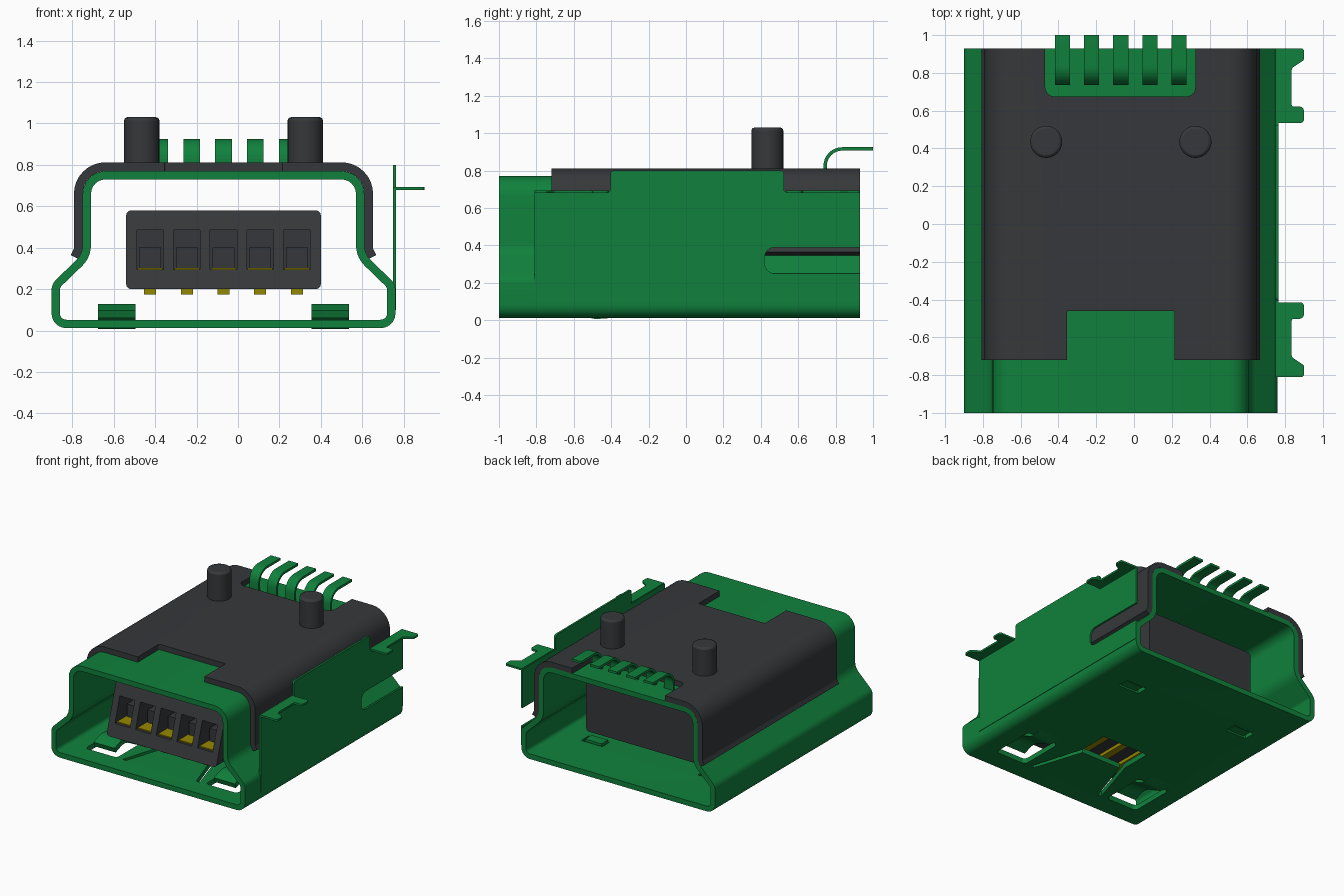
import bpy, bmesh, math
from mathutils import Vector as V

if "Cube" in bpy.data.objects:
    bpy.data.objects.remove(bpy.data.objects["Cube"])

CX = -0.07  # centre line of the socket


def material(name, rgb):
    m = bpy.data.materials.new(name)
    m.diffuse_color = (*rgb, 1)
    m.use_nodes = True
    m.node_tree.nodes["Principled BSDF"].inputs["Base Color"].default_value = m.diffuse_color
    return m


GREEN = material("green_metal", (0.005, 0.22, 0.045))
DARK = material("dark_plastic", (0.036, 0.039, 0.043))
YELLOW = material("yellow_contact", (0.30, 0.25, 0.0))


def rounded(pts, closed=True, n=6):
    """Round each (a, b, radius) corner of a 2D outline."""
    out = []
    for i, (a, b, r) in enumerate(pts):
        p = V((a, b))
        if r == 0 or (not closed and i in (0, len(pts) - 1)):
            out.append(p)
            continue
        u = (V(pts[i - 1][:2]) - p).normalized()
        w = (V(pts[(i + 1) % len(pts)][:2]) - p).normalized()
        half = u.angle(w) / 2
        d = r / math.tan(half)
        c = p + (u + w).normalized() * (r / math.sin(half))
        s, e = p + u * d - c, p + w * d - c
        sweep = s.angle_signed(e)
        for k in range(n + 1):
            t = -sweep * k / n
            out.append(c + V((s.x * math.cos(t) - s.y * math.sin(t),
                              s.x * math.sin(t) + s.y * math.cos(t))))
    return out


def place(p, h, axis):
    return {'x': (h, p.x, p.y), 'y': (p.x, h, p.y), 'z': (p.x, p.y, h)}[axis]


def finish(name, bm, mat):
    bmesh.ops.recalc_face_normals(bm, faces=bm.faces[:])
    me = bpy.data.meshes.new(name)
    bm.to_mesh(me)
    bm.free()
    ob = bpy.data.objects.new(name, me)
    bpy.context.collection.objects.link(ob)
    me.materials.append(mat)
    return ob


def prism(name, pts, axis, lo, hi, mat):
    """Extrude a filled outline."""
    bm = bmesh.new()
    a = [bm.verts.new(place(p, lo, axis)) for p in pts]
    b = [bm.verts.new(place(p, hi, axis)) for p in pts]
    bm.faces.new(a)
    bm.faces.new(b)
    for i in range(len(a)):
        j = (i + 1) % len(a)
        bm.faces.new((a[i], a[j], b[j], b[i]))
    return finish(name, bm, mat)


def sheet(name, path, t, axis, lo, hi, mat, closed=False):
    """Bent sheet metal: a path thickened by t to its left, then extruded."""
    n, rows = len(path), []
    bm = bmesh.new()
    for i, p in enumerate(path):
        d0 = p - path[i - 1] if closed or i else path[1] - p
        d1 = path[(i + 1) % n] - p if closed or i < n - 1 else d0
        n0, n1 = (V((-d.y, d.x)).normalized() for d in (d0, d1))
        m = (n0 + n1).normalized()
        q = p + m * (t / max(m.dot(n0), 0.3))
        rows.append([bm.verts.new(place(*c, axis)) for c in
                     ((p, lo), (q, lo), (q, hi), (p, hi))])
    for i in range(n if closed else n - 1):
        r, s = rows[i], rows[(i + 1) % n]
        for k in range(4):
            bm.faces.new((r[k], r[k - 1], s[k - 1], s[k]))
    if not closed:
        bm.faces.new(rows[0])
        bm.faces.new(rows[-1])
    return finish(name, bm, mat)


def rect(x0, x1, y0, y1, r=0.0):
    return rounded([(x0, y0, r), (x1, y0, r), (x1, y1, r), (x0, y1, r)])


def box(name, x0, x1, y0, y1, z0, z1, mat):
    return prism(name, rect(x0, x1, y0, y1), 'z', z0, z1, mat)


def cut(ob, cutters):
    for c in cutters:
        m = ob.modifiers.new("cut", 'BOOLEAN')
        m.operation, m.object, m.solver = 'DIFFERENCE', c, 'EXACT'
        bpy.context.view_layer.objects.active = ob
        bpy.ops.object.modifier_apply(modifier=m.name)
        bpy.data.objects.remove(c)


# Metal shell: closed outline, counter-clockwise, thickness inwards
half = [(0.83, 0.012, 0.07), (0.83, 0.225, 0.07), (0.68, 0.37, 0.1), (0.68, 0.77, 0.11)]
outline = [(CX + x, z, r) for x, z, r in half] + [(CX - x, z, r) for x, z, r in half[::-1]]
shell = sheet("shell", rounded(outline), 0.04, 'y', -1, 0.93, GREEN, closed=True)

# Floor openings: spring windows, slits, centre window, small rear slots
holes = [prism("hole", rect(CX - 0.2, CX + 0.2, -0.45, -0.18), 'z', -0.1, 0.1, GREEN)]
for s in (-1, 1):
    holes.append(prism("hole", rect(*sorted((CX + s * 0.38, CX + s * 0.65)), -0.84, -0.48, 0.03),
                       'z', -0.1, 0.1, GREEN))
    slit = [V((CX + s * x, y)) for x, y in ((0.17, -0.44), (0.20, -0.42), (0.33, -0.84), (0.30, -0.84))]
    holes.append(prism("hole", slit, 'z', -0.1, 0.1, GREEN))
    holes.append(box("hole", CX + s * 0.5 - 0.09, CX + s * 0.5 + 0.09, 0.45, 0.54, -0.1, 0.1, GREEN))
cut(shell, holes)

# Springs bent up from the floor, and tabs in the rear slots
bend = rounded([(-0.40, 0.012, 0), (-0.50, 0.005, 0.1), (-0.68, 0.10, 0.12), (-0.79, 0.06, 0)], False)
for s, side in ((-1, "left"), (1, "right")):
    x = CX + s * 0.515
    sheet(f"{side}_spring", bend, -0.04, 'x', x - 0.09, x + 0.09, GREEN)
    x = CX + s * 0.5
    box(f"{side}_floor_tab", x - 0.07, x + 0.07, 0.44, 0.52, 0.025, 0.06, GREEN)

# Plastic cover wrapped over the shell, with front and rear notches
over = [(0.70, 0.345, 0), (0.68, 0.385, 0.06), (0.68, 0.77, 0.11)]
path = [(CX + x, z, r) for x, z, r in over] + [(CX - x, z, r) for x, z, r in over[::-1]]
cover = sheet("cover", rounded(path, False, 8), -0.042, 'y', -0.72, 0.93, DARK)
cut(cover, [prism("notch", rect(-0.355, 0.215, -0.9, -0.46, 0.01), 'z', 0.6, 1, DARK),
            prism("notch", rect(-0.47, 0.325, 0.675, 1.1, 0.05), 'z', 0.6, 1, DARK)])

# Locating pegs
for x, side in ((-0.465, "left"), (0.325, "right")):
    bpy.ops.mesh.primitive_cylinder_add(vertices=32, radius=0.085, depth=0.24, location=(x, 0.435, 0.91))
    peg = bpy.context.object
    peg.name = f"{side}_peg"
    peg.data.materials.append(DARK)
    b = peg.modifiers.new("bevel", 'BEVEL')
    b.width, b.segments = 0.015, 2

# Solder pins
pin = rounded([(0.735, 0.765, 0), (0.735, 0.925, 0.1), (1.0, 0.925, 0)], False, 8)
for i in range(5):
    x = CX + (i - 2) * 0.154
    sheet(f"pin_{i + 1}", pin, -0.018, 'x', x - 0.04, x + 0.04, GREEN)

# Side plate with a slot open to the rear
plate = [(-0.81, 0.1, 0), (0.93, 0.1, 0), (0.93, 0.25, 0), (0.42, 0.25, 0.055), (0.42, 0.39, 0.055),
         (0.93, 0.39, 0), (0.93, 0.69, 0), (0.525, 0.69, 0), (0.525, 0.80, 0.02),
         (-0.405, 0.80, 0.02), (-0.405, 0.69, 0), (-0.81, 0.69, 0)]
prism("side_plate", rounded(plate), 'x', 0.749, 0.764, GREEN)

# Forked mounting tabs, mirrored front to back
fork = [(0.755, 0.93, 0), (0.90, 0.93, 0.015), (0.90, 0.868, 0.015), (0.835, 0.825, 0.02),
        (0.835, 0.622, 0.01), (0.90, 0.622, 0.025), (0.90, 0.535, 0.02), (0.755, 0.535, 0)]
for name, s in (("rear_tab", 1), ("front_tab", -1)):
    pts = [V((p.x, 0.06 + s * (p.y - 0.06))) for p in rounded(fork)]
    prism(name, pts, 'z', 0.679, 0.694, GREEN)

# Contact block: front face slopes forward towards the bottom
block = prism("contact_block", rect(-0.54, 0.40, 0.2, 0.58, 0.025), 'y', -0.84, 0.65, DARK)
for v in block.data.vertices:
    if v.co.y < 0:
        v.co.y += 0.12 * (v.co.z - 0.2) / 0.38
slots = [CX + (i - 2) * 0.177 for i in range(5)]
cut(block, [box("slot", x - 0.064, x + 0.064, -1, -0.45, 0.295, 0.485, DARK) for x in slots])

# Contacts and ledges in each slot
for i, x in enumerate(slots, 1):
    box(f"slot_ledge_{i}", x - 0.053, x + 0.053, -0.68, -0.44, 0.29, 0.40, DARK)
    box(f"slot_contact_{i}", x - 0.06, x + 0.06, -0.79, -0.45, 0.29, 0.303, YELLOW)
    box(f"lower_contact_{i}", x - 0.029, x + 0.029, -0.80, 0.3, 0.175, 0.21, YELLOW)

# Smooth the bends, keep the edges
bpy.ops.object.select_all(action='SELECT')
bpy.ops.object.shade_smooth_by_angle(angle=math.radians(30))
